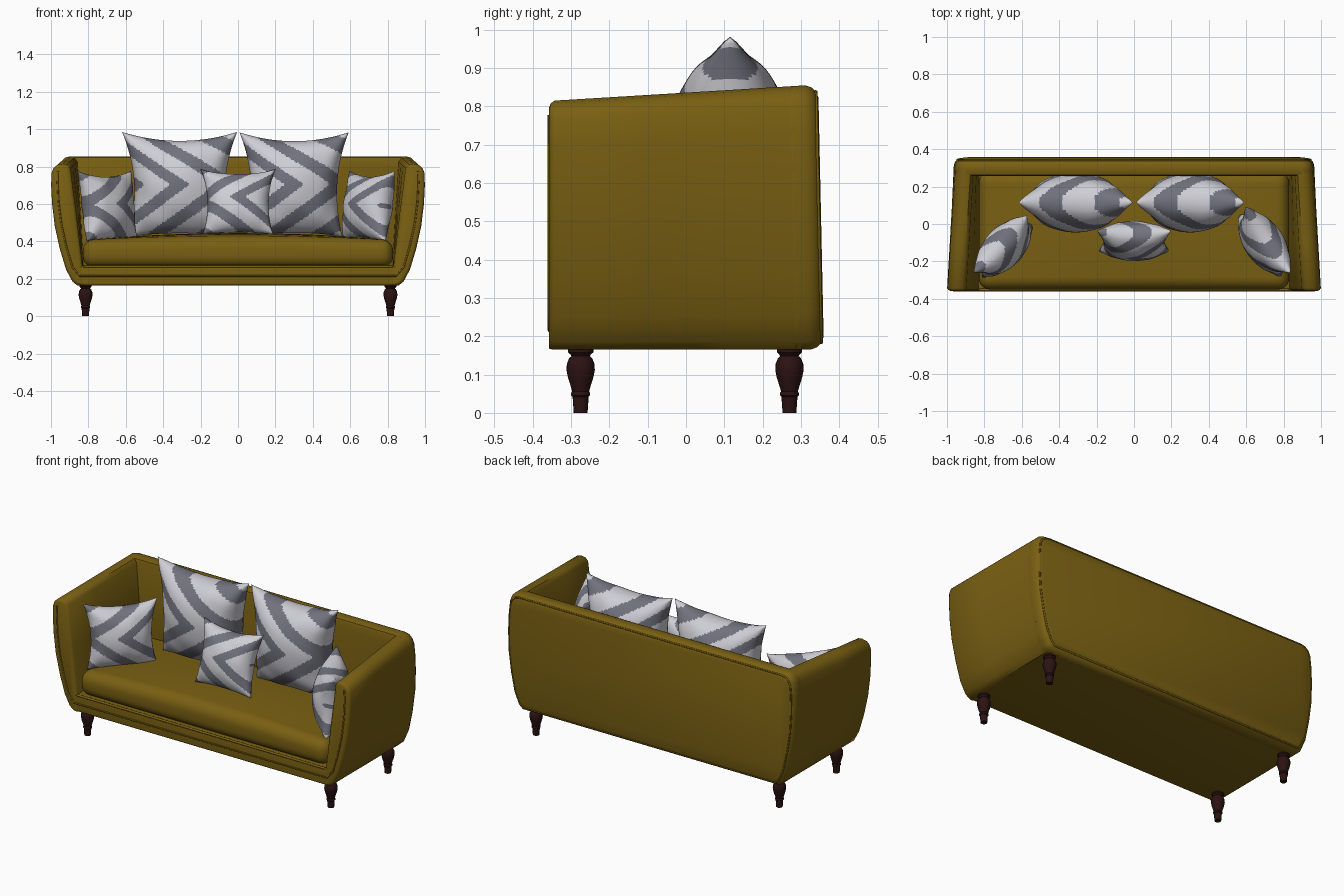
import bpy, bmesh, math
from mathutils import Matrix, Vector

if "Cube" in bpy.data.objects:
    bpy.data.objects.remove(bpy.data.objects["Cube"])


def material(name, rgb):
    m = bpy.data.materials.new(name)
    m.diffuse_color = (*rgb, 1)
    m.use_nodes = True
    m.node_tree.nodes["Principled BSDF"].inputs["Base Color"].default_value = m.diffuse_color
    return m


MUSTARD = material("mustard fabric", (0.19, 0.115, 0.006))
WOOD = material("dark wood", (0.025, 0.006, 0.006))
PALE = material("pale grey fabric", (0.62, 0.62, 0.67))
SLATE = material("slate grey fabric", (0.17, 0.17, 0.21))


def finish(name, bm, mats, angle=40):
    bmesh.ops.recalc_face_normals(bm, faces=bm.faces)
    me = bpy.data.meshes.new(name)
    bm.to_mesh(me)
    bm.free()
    for m in mats:
        me.materials.append(m)
    for p in me.polygons:
        p.use_smooth = True
    me.set_sharp_from_angle(angle=math.radians(angle))
    ob = bpy.data.objects.new(name, me)
    bpy.context.collection.objects.link(ob)
    return ob


# Shell cross-section (x, z): curved outer side, then inner side of an arm
OUTER = [(0.86, 0.165), (0.885, 0.185), (0.92, 0.25), (0.953, 0.36), (0.98, 0.48),
         (0.995, 0.6), (1.0, 0.7), (0.998, 0.765), (0.988, 0.79), (0.968, 0.808), (0.94, 0.814)]
INNER = [(0.915, 0.81), (0.897, 0.79), (0.865, 0.55), (0.835, 0.3), (0.82, 0.165)]


def place(x, y, z):
    # towards the back the shell narrows and rises
    t = (y + 0.36) / 0.72
    h = (z - 0.165) / 0.65
    return Vector((x * (1 - 0.05 * t * h), y - 0.015 * h * max(0, t), z + 0.043 * t * h))


def loft(name, sections):
    bm = bmesh.new()
    rings = [[bm.verts.new(place(x, y, z)) for x, z in pts] for y, pts in sections]
    n = len(rings[0])
    for a, b in zip(rings, rings[1:]):
        for i in range(n):
            j = (i + 1) % n
            bm.faces.new((a[i], a[j], b[j], b[i]))
    bm.faces.new(rings[0])
    bm.faces.new(rings[-1])
    return finish(name, bm, [MUSTARD])


def inset(pts, d):
    out = []
    for i, p in enumerate(pts):
        e = Vector(pts[(i + 1) % len(pts)]) - Vector(pts[i - 1])
        e.normalize()
        out.append((p[0] - e.y * d, p[1] + e.x * d))
    return out


def shrink(pts, d):
    return [(x * (1 - d), 0.49 + (z - 0.49) * (1 - d / 0.33)) for x, z in pts]


def mirror(pts):
    return [(-x, z) for x, z in reversed(pts)]


# Arms
for side, s in (("left", -1), ("right", 1)):
    outline = OUTER + INNER
    secs = [(y, [(s * x, z) for x, z in inset(outline, d)])
            for y, d in ((-0.357, 0.016), (-0.353, 0.007), (-0.343, 0), (-0.1, 0), (0.1, 0), (0.3, 0))]
    loft(side + "_arm", secs)

# Back
full = OUTER + mirror(OUTER)
loft("back", [(y, shrink(full, d)) for y, d in
              ((0.27, 0.014), (0.275, 0.004), (0.285, 0), (0.325, 0), (0.342, 0.006), (0.353, 0.016), (0.36, 0.032))])


def rounded_box(name, lo, hi, r, crown=0):
    lo, hi = Vector(lo), Vector(hi)
    c, size = (lo + hi) / 2, hi - lo
    bm = bmesh.new()
    bmesh.ops.create_cube(bm, size=1, matrix=Matrix.Translation(c) @ Matrix.Diagonal((*size, 1)))
    bmesh.ops.bevel(bm, geom=bm.edges[:], offset=r, segments=5, profile=0.5, affect='EDGES')
    if crown:
        for axis, cuts in ((0, 20), (1, 10)):
            for i in range(1, cuts):
                co, no = c.copy(), Vector((0, 0, 0))
                co[axis] = lo[axis] + size[axis] * i / cuts
                no[axis] = 1
                bmesh.ops.bisect_plane(bm, geom=bm.verts[:] + bm.edges[:] + bm.faces[:],
                                       plane_co=co, plane_no=no)
        for v in bm.verts:
            u = (v.co.x - c.x) / size.x * 2
            w = (v.co.y - c.y) / size.y * 2
            if v.co.z > c.z:
                v.co.z += crown * (1 - u * u) * (1 - 0.6 * w * w)
    return finish(name, bm, [MUSTARD])


# Base and seat
rounded_box("base", (-0.865, -0.355, 0.165), (0.865, 0.33, 0.268), 0.012)
rounded_box("seat_cushion", (-0.83, -0.35, 0.262), (0.83, 0.28, 0.408), 0.06, 0.036)


def piping(name, pts, closed=False, r=0.005):
    cu = bpy.data.curves.new(name, 'CURVE')
    cu.dimensions = '3D'
    cu.bevel_depth = r
    cu.bevel_resolution = 2
    sp = cu.splines.new('POLY')
    sp.points.add(len(pts) - 1)
    for p, q in zip(sp.points, pts):
        p.co = (*q, 1)
    sp.use_cyclic_u = closed
    cu.materials.append(MUSTARD)
    bpy.context.collection.objects.link(bpy.data.objects.new(name, cu))


# Piping on the front frame, seat joint and back panel
rim = [(x - 0.035, z + 0.012) for x, z in OUTER[1:8]]
rim[0] = (0.845, 0.215)
front = mirror(rim) + rim
piping("front_piping", [place(x, -0.356, z) for x, z in front])
piping("base_top_piping", [(-0.83, -0.352, 0.266), (0.83, -0.352, 0.266)], r=0.007)
piping("back_piping", [place(x, 0.353, z) for x, z in shrink(full, 0.018)], True)

# Turned legs
LEG = [(0.033, 0.17), (0.033, 0.158), (0.027, 0.153), (0.024, 0.148), (0.03, 0.143), (0.036, 0.128),
       (0.037, 0.112), (0.033, 0.092), (0.026, 0.07), (0.022, 0.056), (0.025, 0.051), (0.025, 0.046),
       (0.021, 0.042), (0.018, 0.0)]
for fb, y in (("front", -0.275), ("back", 0.27)):
    for lr, x in (("left", -0.815), ("right", 0.815)):
        bm = bmesh.new()
        rings = [[bm.verts.new((x + r * math.cos(k * math.pi / 12), y + r * math.sin(k * math.pi / 12), z))
                  for k in range(24)] for r, z in LEG]
        for a, b in zip(rings, rings[1:]):
            for k in range(24):
                bm.faces.new((a[k], a[k - 1], b[k - 1], b[k]))
        bm.faces.new(rings[0])
        bm.faces.new(rings[-1])
        finish(f"{fb}_{lr}_leg", bm, [WOOD])


def pillow(name, loc, w, h, t, yaw=0, lean=0, point=1, period=0.19, taper=0.06, n=60):
    # two puffed sheets joined at the rim, with chevron stripes
    bm = bmesh.new()
    for s in (-1, 1):
        grid = []
        for j in range(n + 1):
            v = j / n * 2 - 1
            row = []
            for i in range(n + 1):
                u = i / n * 2 - 1
                puff = max(0, (1 - u * u) * (1 - v * v)) ** 0.5
                x = w * u * (1 - 0.16 * (1 - v * v)) * (1 + taper * (v - 1) / 2)
                z = h * v * (1 - 0.17 * (1 - u * u) * (1 if v > 0 else 0.4))
                crease = 1 + 0.07 * math.sin(7 * u + 3 * v) * math.sin(6 * v - 2 * u) * (u * u + v * v)
                row.append(bm.verts.new((x, s * t * puff * crease, z)))
            grid.append(row)
        for j in range(n):
            for i in range(n):
                f = bm.faces.new((grid[j][i], grid[j][i + 1], grid[j + 1][i + 1], grid[j + 1][i]))
                u, v = (i + 0.5) / n * 2 - 1, (j + 0.5) / n * 2 - 1
                phase = (abs(v) * h + point * 0.62 * u * w) / period
                f.material_index = 1 if (phase + 0.2) % 1 < 0.43 else 0
    bmesh.ops.remove_doubles(bm, verts=bm.verts, dist=1e-5)
    ob = finish(name, bm, [PALE, SLATE], 80)
    ob.location = loc
    ob.rotation_euler = (math.radians(-lean), 0, math.radians(yaw))


# Throw pillows
pillow("large_left_pillow", (-0.312, 0.115, 0.705), 0.308, 0.28, 0.16, taper=0.12)
pillow("large_right_pillow", (0.3, 0.115, 0.705), 0.292, 0.278, 0.16, taper=0.12)
pillow("small_centre_pillow", (0, -0.09, 0.612), 0.2, 0.182, 0.1, lean=17, point=-1, period=0.15)
pillow("small_left_pillow", (-0.695, -0.125, 0.588), 0.21, 0.19, 0.105, yaw=47, lean=8, point=-1, period=0.15)
pillow("small_right_pillow", (0.695, -0.1, 0.588), 0.215, 0.19, 0.105, yaw=-56, lean=8, point=-1, period=0.15)
